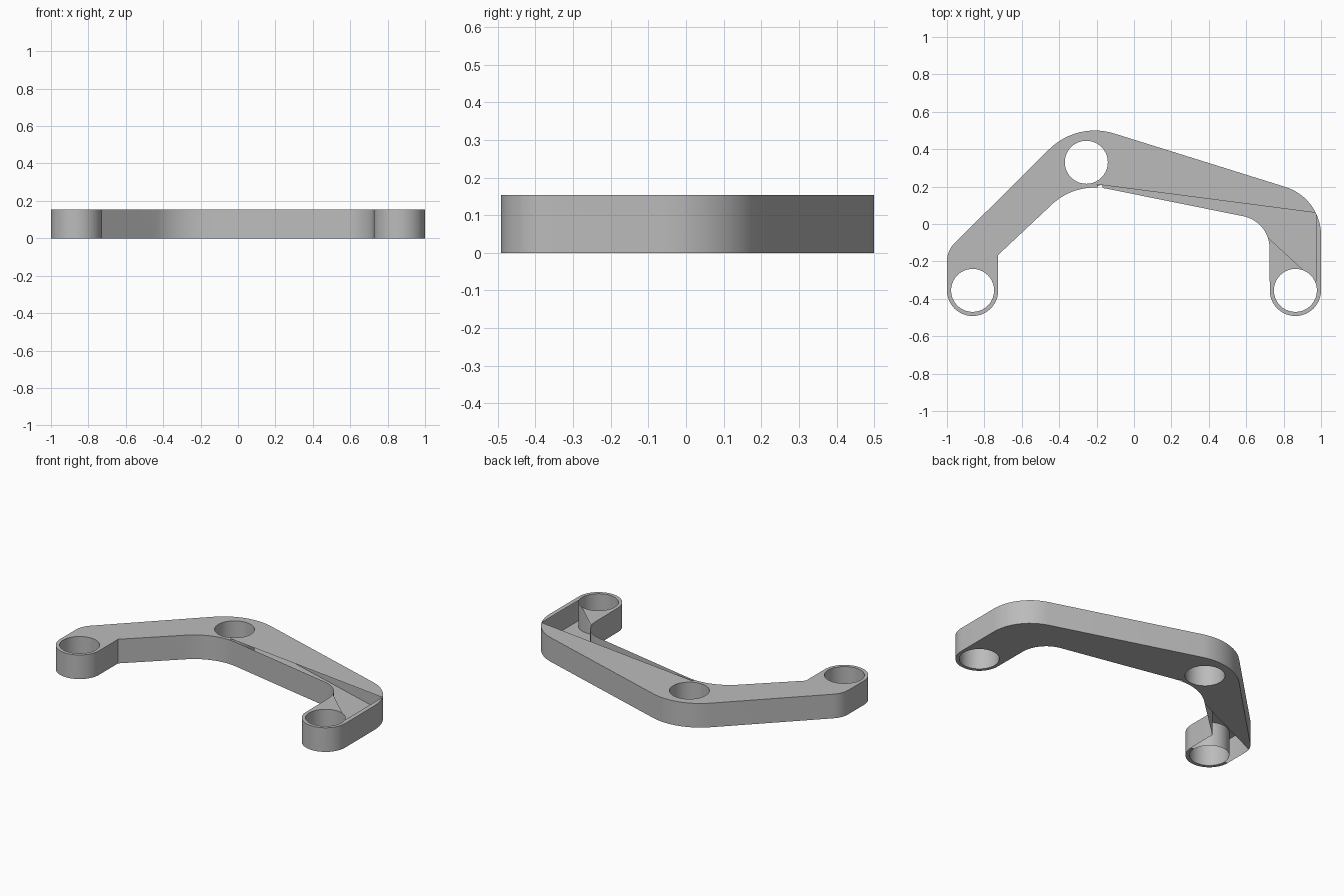
import bpy, bmesh, math
from mathutils import Vector

cube = bpy.data.objects.get("Cube")
if cube:
    bpy.data.objects.remove(cube, do_unlink=True)

HEIGHT = 0.153
ARM_X, ARM_Y = 0.863, -0.355
HOLE_R, END_R = 0.115, 0.137


def arc(cx, cy, r, start, end, steps=12):
    """Points along an arc, angles in degrees."""
    angles = [math.radians(start + (end - start) * i / steps) for i in range(steps + 1)]
    return [(cx + r * math.cos(a), cy + r * math.sin(a)) for a in angles]


# Outline of the bent bracket, counter-clockwise
outline = (
    arc(ARM_X, ARM_Y, END_R, 180, 360, 24)        # right arm end
    + arc(0.73, -0.06, 0.27, 0, 72)               # right outer bend
    + arc(-0.21, 0.155, 0.345, 72, 135)           # apex
    + arc(-ARM_X, -0.2, END_R, 135, 180, 8)       # left outer bend
    + arc(-ARM_X, ARM_Y, END_R, 180, 360, 24)     # left arm end
    + [(-0.726, -0.165)]                          # left inner corner
    + arc(-0.21, -0.14, 0.335, 131, 78)           # inner side of the apex
    + arc(0.55, -0.13, 0.175, 78, 0)              # right inner bend
)
# Bolt holes, clockwise so that their walls face inward
holes = [arc(x, y, HOLE_R, 360, 0, 40)[:-1]
         for x, y in ((-0.255, 0.33), (ARM_X, ARM_Y), (-ARM_X, ARM_Y))]


def above(p, a, b):
    """True where p lies above the line from a to b."""
    return p.y > a[1] + (b[1] - a[1]) * (p.x - a[0]) / (b[0] - a[0])


# Lines that bound the open pockets
BEAM_LINE = ((-0.2, 0.212), (0.97, 0.06))
WEB_LINE = ((0.66, -0.02), (0.92, -0.26))
LEFT_LINE = ((-0.17, 0.213), (-1.0, -0.16))
END_LINE = ((-1, ARM_Y), (1, ARM_Y))
WEB_TOP = ((-1, -0.01), (1, -0.01))
RIM_LINE = ((0.972, 0), (0.972, 1))


def top_open(p):
    web = p.y < -0.01 and not above(p, *WEB_LINE)
    return (-0.2 < p.x < 0.972 and p.y > ARM_Y
            and not above(p, *BEAM_LINE) and not web)


def bottom_open(p):
    return p.x < -0.17 and p.y > ARM_Y and not above(p, *LEFT_LINE)


bm = bmesh.new()
rims = {0: [], 1: []}

# Walls of the outline and the holes
for loop in [outline] + holes:
    low = [bm.verts.new((x, y, 0)) for x, y in loop]
    high = [bm.verts.new((x, y, HEIGHT)) for x, y in loop]
    for i in range(len(loop)):
        j = (i + 1) % len(loop)
        bm.faces.new((low[i], low[j], high[j], high[i]))
        rims[0].append(bm.edges.get((low[i], low[j])))
        rims[1].append(bm.edges.get((high[i], high[j])))

# Top and bottom plates, trimmed to leave the pockets open
plates = ((0, bottom_open, (LEFT_LINE, END_LINE)),
          (1, top_open, (BEAM_LINE, WEB_LINE, WEB_TOP, RIM_LINE, END_LINE)))
for level, is_open, lines in plates:
    z = level * HEIGHT
    bmesh.ops.triangle_fill(bm, edges=rims[level], use_beauty=True,
                            normal=(0, 0, 1 if level else -1))

    def plate_faces():
        return [f for f in bm.faces if all(abs(v.co.z - z) < 1e-5 for v in f.verts)]

    for a, b in lines:
        faces = plate_faces()
        geom = set(faces)
        for f in faces:
            geom.update(f.edges)
            geom.update(f.verts)
        normal = Vector((a[1] - b[1], b[0] - a[0], 0)).normalized()
        bmesh.ops.bisect_plane(bm, geom=list(geom), dist=1e-5,
                               plane_co=(a[0], a[1], z), plane_no=normal)
    bm.normal_update()
    for f in plate_faces():
        if (f.normal.z > 0) != bool(level):
            f.normal_flip()
    doomed = [f for f in plate_faces() if is_open(f.calc_center_median())]
    bmesh.ops.delete(bm, geom=doomed, context="FACES")

mesh = bpy.data.meshes.new("bracket")
bm.to_mesh(mesh)
bm.free()
bracket = bpy.data.objects.new("bracket", mesh)
bpy.context.collection.objects.link(bracket)

# Plain grey finish
grey = bpy.data.materials.new("plain_grey")
grey.use_nodes = True
colour = (0.5, 0.5, 0.5, 1)
grey.diffuse_color = colour
grey.node_tree.nodes["Principled BSDF"].inputs["Base Color"].default_value = colour
mesh.materials.append(grey)

# Smooth rounded walls, sharp rims
bpy.ops.object.select_all(action="DESELECT")
bracket.select_set(True)
bpy.context.view_layer.objects.active = bracket
bpy.ops.object.shade_smooth_by_angle(angle=math.radians(30))
